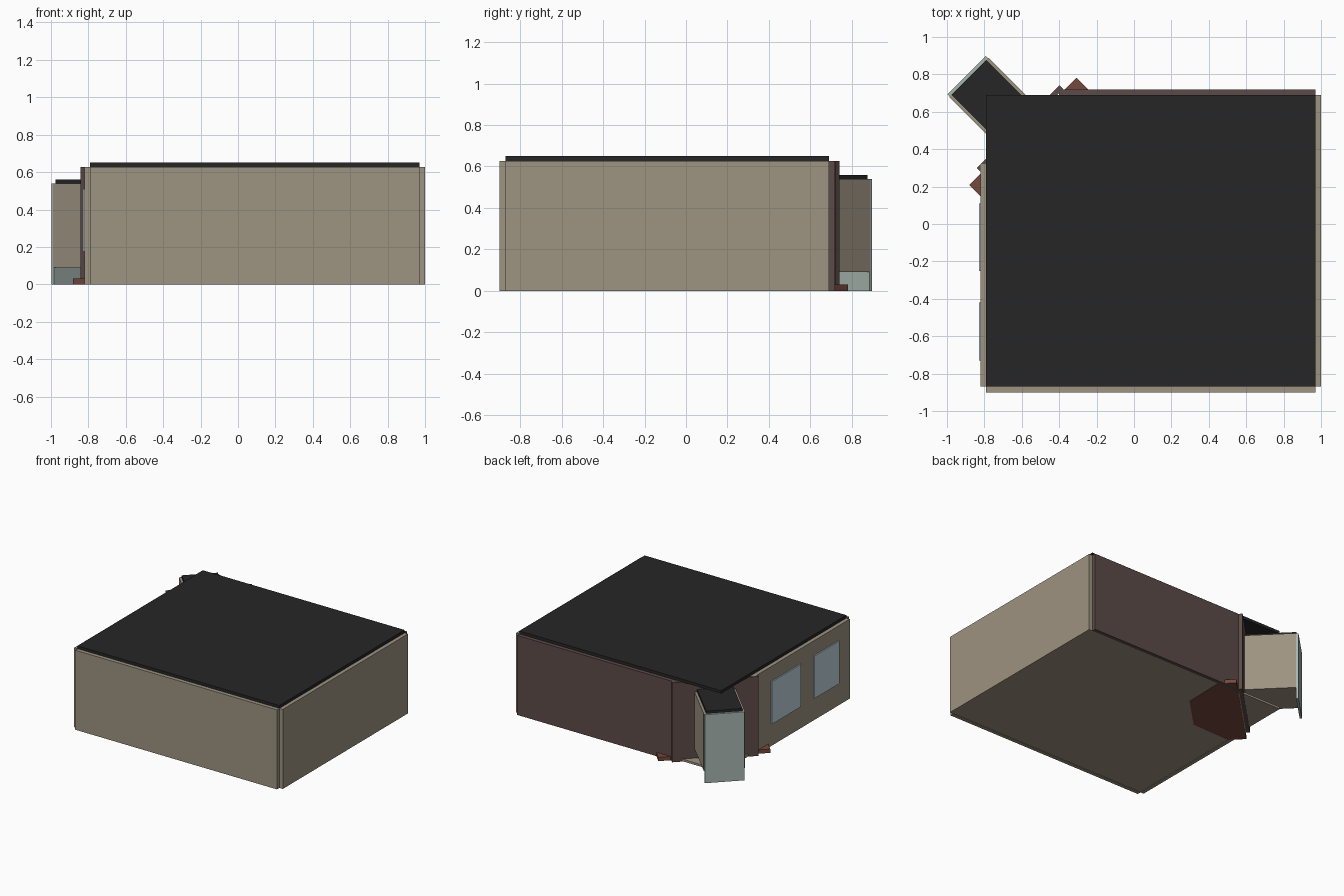
import bpy, bmesh, math
from mathutils import Matrix

if "Cube" in bpy.data.objects:
    bpy.data.objects.remove(bpy.data.objects["Cube"])


def srgb(h):
    c = [int(h[i:i + 2], 16) / 255 for i in (0, 2, 4)]
    return [v / 12.92 if v <= 0.04045 else ((v + 0.055) / 1.055) ** 2.4 for v in c] + [1]


def material(name, h):
    m = bpy.data.materials.new(name)
    m.diffuse_color = srgb(h)
    m.use_nodes = True
    m.node_tree.nodes["Principled BSDF"].inputs["Base Color"].default_value = m.diffuse_color
    return m


BEIGE = material("beige plaster", "9d9381")
BROWN = material("dark brown cladding", "5c4b48")
BLACK = material("black roofing", "262626")
RED = material("red brick paving", "76493d")
GLASS = material("pale blue glass", "bfd5e0")
TEAL = material("pale teal panel", "a8b6b0")

# Corner parts use a frame whose X points out through the cut corner
DIAGONAL = Matrix.Rotation(math.radians(135), 4, 'Z')


def prism(name, outline, z0, z1, mat, frame=None):
    bm = bmesh.new()
    face = bm.faces.new([bm.verts.new((x, y, z0)) for x, y in outline])
    ext = bmesh.ops.extrude_face_region(bm, geom=[face])
    verts = [g for g in ext["geom"] if isinstance(g, bmesh.types.BMVert)]
    bmesh.ops.translate(bm, verts=verts, vec=(0, 0, z1 - z0))
    bmesh.ops.recalc_face_normals(bm, faces=bm.faces)
    if frame:
        bm.transform(frame)
    me = bpy.data.meshes.new(name)
    bm.to_mesh(me)
    bm.free()
    me.materials.append(mat)
    ob = bpy.data.objects.new(name, me)
    bpy.context.collection.objects.link(ob)
    return ob


def box(name, x0, x1, y0, y1, z0, z1, mat, frame=None):
    return prism(name, [(x0, y0), (x1, y0), (x1, y1), (x0, y1)], z0, z1, mat, frame)


L, R, F, B = -0.79, 0.97, -0.87, 0.69   # inner room rectangle
T, H = 0.03, 0.627                      # wall thickness and height

# Main building
box("floor", L, R, F, B, 0.003, 0.02, BEIGE)
box("roof", L, R, F, B, H, 0.65, BLACK)
box("front_wall", L, R, F - T, F, 0, H, BEIGE)
box("right_wall", R, R + T, F, B, 0, H, BEIGE)
box("left_wall", L - T, L, F, 0.32, 0, H, BEIGE)
box("back_wall", -0.40, R, B, B + T, 0, H, BROWN)

# Left side windows
for i, (y0, y1) in enumerate([(-0.73, -0.42), (-0.25, 0.11)]):
    box(f"window_{i + 1}", L - T - 0.009, L - T, y0, y1, 0.175, 0.51, GLASS)

# Diagonal wall across the cut corner
C = 0.07                                # middle of the corner parts
box("corner_wall", 0.778, 0.806, C - 0.313, C + 0.313, 0, H, BROWN, DIAGONAL)

# Brick paving with a tapered inner side
half = [(0.77, 0.406), (0.636, 0.406), (0.41, 0.167)]
outline = [(d, C + t) for d, t in half] + [(d, C - t) for d, t in reversed(half)]
prism("brick_paving", outline, 0, 0.03, RED, DIAGONAL)

# Raised corner bay: two side walls, underside, roof and end panel
D0, D1, W = 0.806, 1.178, 0.149
for name, s in (("bay_wall_left", -1), ("bay_wall_right", 1)):
    a, b = sorted((C + s * W, C + s * (W - 0.02)))
    box(name, D0, D1, a, b, 0.09, 0.54, BEIGE, DIAGONAL)
box("bay_floor", D0, D1, C - W + 0.02, C + W - 0.02, 0.09, 0.105, BEIGE, DIAGONAL)
box("bay_roof", D0, D1, C - W + 0.018, C + W - 0.018, 0.535, 0.56, BLACK, DIAGONAL)
box("bay_end_panel", D1, 1.195, C - W + 0.005, C + W - 0.005, 0, 0.54, TEAL, DIAGONAL)
